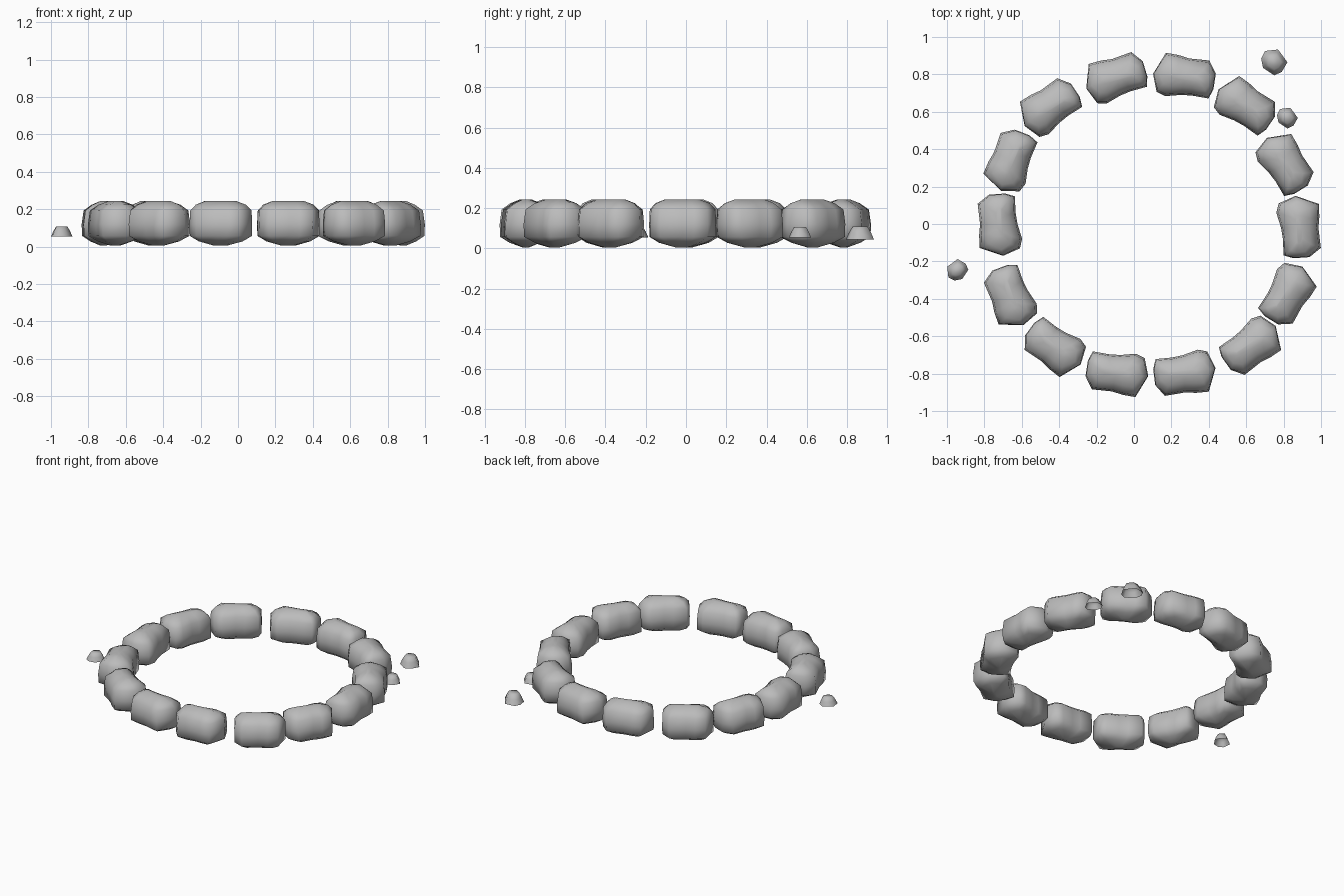
import bpy
import bmesh
import math
from mathutils import Matrix, Vector

old = bpy.data.objects.get("Cube")
if old:
    bpy.data.objects.remove(old, do_unlink=True)

# Single stone grey
grey = bpy.data.materials.new("stone_grey")
grey.use_nodes = True
colour = (0.5, 0.5, 0.5, 1)
grey.diffuse_color = colour
grey.node_tree.nodes["Principled BSDF"].inputs["Base Color"].default_value = colour


def lofted_mesh(name, outline, levels, closed_base):
    """Stack scaled outlines; each level is (height, x scale, y scale)."""
    bm = bmesh.new()
    rings = [[bm.verts.new((x * sx, y * sy, z)) for x, y in outline]
             for z, sx, sy in levels]
    n = len(outline)
    for low, high in zip(rings, rings[1:]):
        for i in range(n):
            j = (i + 1) % n
            bm.faces.new((low[i], low[j], high[j], high[i]))
    bm.faces.new(rings[-1])
    if closed_base:
        bm.faces.new(rings[0][::-1])
    # Outlines may run either way round, so make the top face upward
    bm.normal_update()
    if sum(f.normal.z for f in bm.faces if f.calc_center_median().z > levels[-2][0]) < 0:
        bmesh.ops.reverse_faces(bm, faces=bm.faces)
    bm.normal_update()
    for edge in bm.edges:
        edge.smooth = edge.calc_face_angle(0) < math.radians(75)
    for face in bm.faces:
        face.smooth = True
    mesh = bpy.data.meshes.new(name)
    bm.to_mesh(mesh)
    bm.free()
    mesh.materials.append(grey)
    return mesh


def place(name, mesh, position, angle, size=1.0):
    obj = bpy.data.objects.new(name, mesh)
    bpy.context.collection.objects.link(obj)
    obj.matrix_world = (Matrix.Translation(position)
                        @ Matrix.Rotation(angle, 4, "Z") @ Matrix.Scale(size, 4))


# Waisted boulder with a domed top and belly, local y points out of the ring
boulder_outline = [(-.17, -.02), (-.13, -.11), (-.08, -.122), (0, -.097), (.06, -.087),
                   (.148, -.083), (.163, -.03), (.157, .055), (.108, .116), (0, .103),
                   (-.06, .108), (-.128, .105)]
boulder_levels = [(.005, .2, .12), (.028, .7, .6), (.057, .99, .98), (.12, 1, 1),
                  (.193, .98, .91), (.224, .81, .54), (.243, .52, .15)]
boulder = lofted_mesh("boulder", boulder_outline, boulder_levels, True)

# Hand-laid irregularity of each stone: shift x, shift y, turn in degrees
nudges = [(-.007, -.02, 0), (-.003, -.03, 2), (.01, 0, 0), (.008, 0, 0), (0, -.003, 0),
          (-.03, -.004, -9), (-.015, -.01, 0), (0, 0, 0), (-.02, -.035, -9),
          (-.01, -.026, -2), (0, -.01, 0), (.003, -.013, -10), (.036, -.022, -7),
          (.007, -.028, -10)]

# Ring of spaced boulders
centre = Vector((.085, 0, 0))
for k, (dx, dy, turn) in enumerate(nudges):
    a = math.tau * k / len(nudges)
    spot = centre + Vector((math.cos(a), math.sin(a), 0)) * .805 + Vector((dx, dy, 0))
    place(f"ring_stone_{k + 1}", boulder, spot, a - math.pi / 2 + math.radians(turn))

# Loose hollow pebbles lying outside the ring
pebble_outline = [(-.07, .02), (-.05, .06), (.02, .068), (.07, 0),
                  (.04, -.052), (0, -.07), (-.06, -.03)]
pebble = lofted_mesh("pebble", pebble_outline,
                     [(0, 1, 1), (.035, .78, .78), (.063, .54, .54)], False)
place("pebble_back", pebble, (.75, .865, .045), 0)
place("pebble_side", pebble, (.82, .567, .055), 0, .8)
place("pebble_right", pebble, (-.943, -.245, .055), math.pi / 2, .82)
